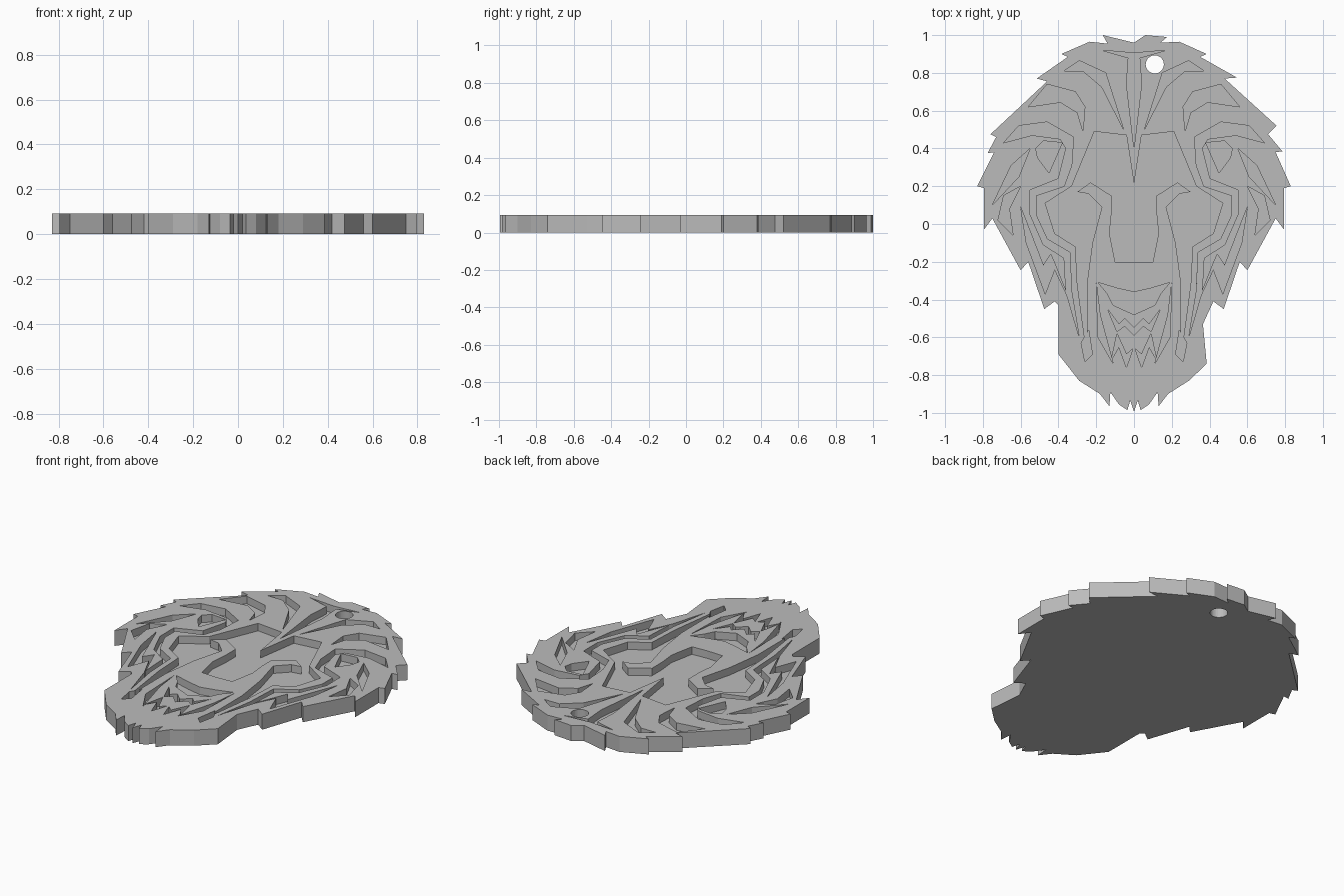
import bpy
import bmesh
from math import cos, sin, tau

cube = bpy.data.objects.get("Cube")
if cube:
    bpy.data.objects.remove(cube, do_unlink=True)

THICKNESS = 0.093
GROOVE_FLOOR = 0.048
UNIT = 0.01  # profile points are given in hundredths

grey = bpy.data.materials.new("plain grey")
grey.use_nodes = True
shade = (0.5, 0.5, 0.5, 1)
grey.diffuse_color = shade
grey.node_tree.nodes["Principled BSDF"].inputs["Base Color"].default_value = shade


def mirrored(points):
    """Flip a profile to the other side, keeping the loop direction."""
    return [(-x, y) for x, y in reversed(points)]


def prism(name, points, bottom, top):
    """Extrude a flat closed profile between two heights."""
    bm = bmesh.new()
    base = bm.faces.new([bm.verts.new((x * UNIT, y * UNIT, bottom)) for x, y in points])
    result = bmesh.ops.extrude_face_region(bm, geom=[base])
    moved = [v for v in result["geom"] if isinstance(v, bmesh.types.BMVert)]
    bmesh.ops.translate(bm, verts=moved, vec=(0, 0, top - bottom))
    bmesh.ops.recalc_face_normals(bm, faces=bm.faces)
    mesh = bpy.data.meshes.new(name)
    bm.to_mesh(mesh)
    bm.free()
    obj = bpy.data.objects.new(name, mesh)
    bpy.context.scene.collection.objects.link(obj)
    mesh.materials.append(grey)
    return obj


# Outline of the head: crown, side mane, jaw and beard
crown_left = [(0, 96), (6, 100), (17.5, 99), (14, 96), (24, 96.5), (38.5, 90),
              (35, 88.5), (54.5, 77.5), (48, 77), (75.5, 52), (71, 47.5),
              (78.5, 38.5), (75, 38)]
crown_right = [(16.5, 100), (14, 95.5), (23.5, 96.5), (38.5, 90), (35, 88.5),
               (51.5, 77), (46, 75.5), (76, 47.5), (73, 46), (77.5, 37.5), (74, 38)]
side_mane = [(83, 20), (79.5, 19), (79.5, -3), (75, 3), (60, -24.5), (56, -20),
             (47.5, -45), (42, -41)]
jaw_left = [(36.5, -53), (38.5, -74)]
jaw_right = [(40, -43), (40, -69)]
beard = [(29, -83), (18, -90), (13, -96.5), (12.5, -89), (8, -95.5), (3.5, -98.5), (2, -93.5)]
outline = crown_left + side_mane + jaw_left + beard + [(0, -99.5)]
outline += mirrored(crown_right + side_mane + jaw_right + beard)
plate = prism("lion_head_plate", outline, 0, THICKNESS)

# Recesses that cross the middle: only the left half of each is listed
centre_recesses = {
    "forehead_crest": [(0, 90.5), (17, 92), (3, 88), (4, 74), (0, 40)],
    "face": [(0, 21), (4, 47), (21, 49), (33, 20), (47, 11), (42, -5), (31, -12),
             (30, -32), (25, -69), (25, -32), (22, -10), (17, 9), (24, 16),
             (30, 17), (23, 22), (12, 15), (12, 5), (13, -5), (10, -20), (0, -20.5)],
    "nose_base": [(0, -36), (9, -34), (19, -31), (14, -37), (11, -43), (0, -48),
                  ],
    "mouth": [(0, -55), (5, -50), (8, -53), (14, -45), (9, -57), (5, -54), (0, -59)],
}

# Recesses repeated on both sides of the head
side_recesses = {
    "brow_lock": [(37, 81), (29, 86.5), (15, 80), (5.5, 50), (17, 72.5), (27, 81)],
    "temple_lock": [(56, 62), (46, 74), (31, 70), (26, 62), (27, 49), (30, 59), (39, 64.5)],
    "cheek_line": [(69, 43), (61, 52), (46, 54), (32, 46), (33, 31), (37, 20),
                   (52, 15), (52, 5), (46, -8), (34, -15), (33, -36), (29, -60),
                   (36, -36), (37, -18), (48, -11), (55, 5), (55, 18), (40, 24),
                   (36, 40), (39, 45), (54, 47)],
    "ear": [(38, 43), (48, 44), (52, 40), (51, 35), (45, 27)],
    "ear_tuft": [(55, 40), (65, 31), (75, 10), (61, 25)],
    "outer_lock": [(60, 20), (66, 8), (64, -6), (72, 2), (69, 15)],
    "side_lock": [(60, 9), (57, -10), (47, -37), (42, -24), (33, -43), (44, -16), (48, -22)],
    "jaw_lock": [(30, -58), (28, -40), (26, -73), (22, -69), (24, -56)],
    "lip_fold": [(20, -31), (18, -48), (11, -74), (19, -60)],
    "beard_tooth": [(0.6, -66), (4, -76), (8, -65), (12, -72), (9, -58), (4, -69)],
}
del side_recesses["jaw_lock"][:2]
side_recesses["jaw_lock"].insert(0, (28, -63))

cutters = []
for name, half in centre_recesses.items():
    # end points on the middle line are shared by both halves
    loop = half + mirrored(half[1:-1])
    cutters.append(prism(name + "_cutter", loop, GROOVE_FLOOR, THICKNESS + 0.02))
for name, points in side_recesses.items():
    for side, profile in (("left", points), ("right", mirrored(points))):
        cutters.append(prism(f"{name}_{side}_cutter", profile,
                             GROOVE_FLOOR, THICKNESS + 0.02))

# Round hanging hole through the plate
ring = [(11 + 4.8 * cos(tau * i / 32), 84.5 + 4.8 * sin(tau * i / 32)) for i in range(32)]
cutters.append(prism("hanging_hole_cutter", ring, -0.02, THICKNESS + 0.02))

# Carve every recess, then keep only the finished plate
for cutter in cutters:
    cutter.hide_render = True
    carve = plate.modifiers.new(cutter.name, "BOOLEAN")
    carve.operation = "DIFFERENCE"
    carve.solver = "EXACT"
    carve.object = cutter

depsgraph = bpy.context.evaluated_depsgraph_get()
carved = bpy.data.meshes.new_from_object(plate.evaluated_get(depsgraph))
plate.modifiers.clear()
plate.data = carved
for cutter in cutters:
    bpy.data.objects.remove(cutter, do_unlink=True)
